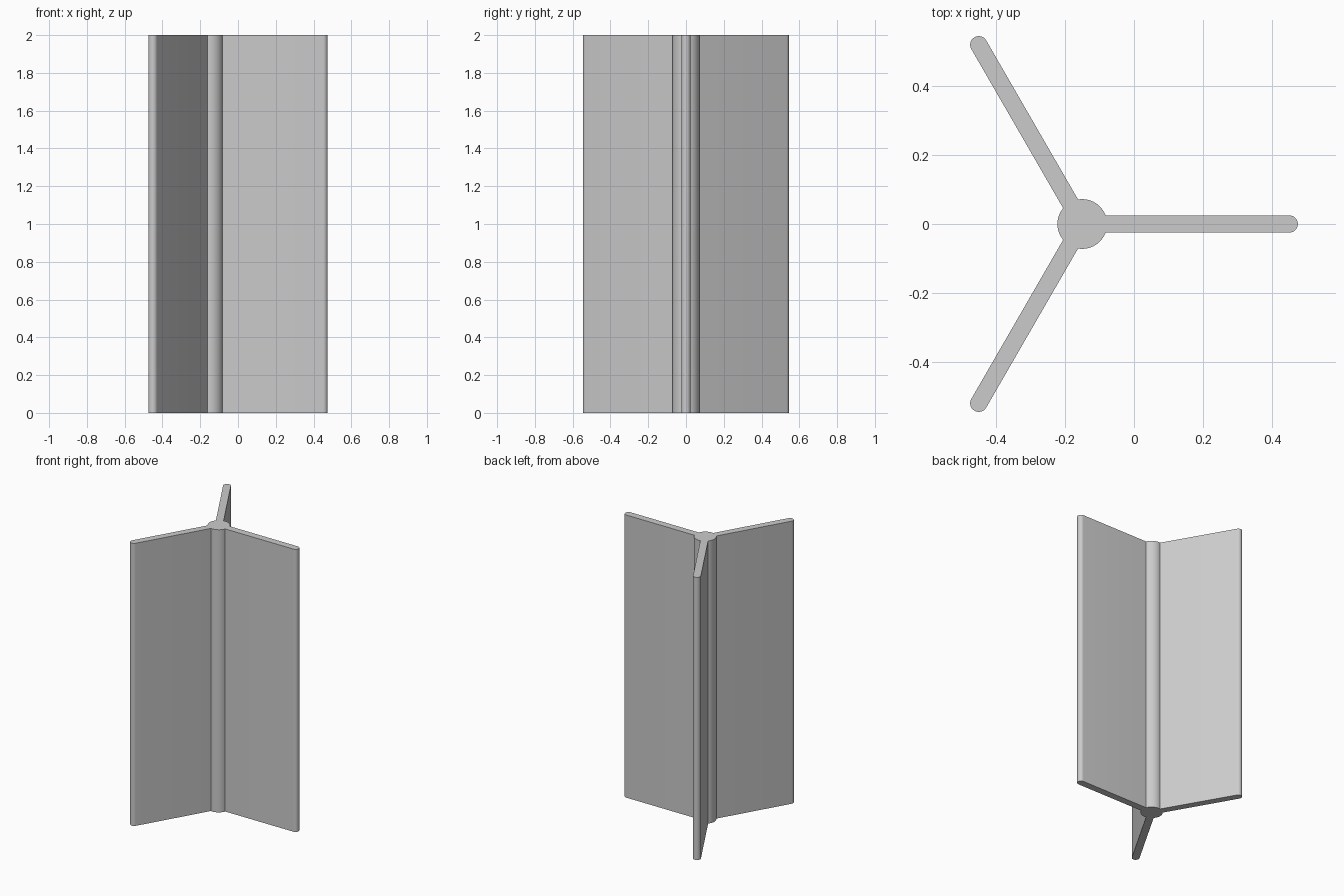
import bpy, bmesh
from math import asin, cos, sin, pi, radians

HEIGHT = 2.0
HUB_X = -0.15       # hub axis position
HUB_R = 0.072       # hub radius
HALF = 0.025        # half thickness of a vane
REACH = 0.6         # hub axis to the centre of the rounded tip
VANES = 3

cube = bpy.data.objects.get("Cube")
if cube:
    bpy.data.objects.remove(cube, do_unlink=True)


def flat_material(name, rgb):
    mat = bpy.data.materials.new(name)
    mat.use_nodes = True
    mat.diffuse_color = (*rgb, 1)
    mat.node_tree.nodes["Principled BSDF"].inputs["Base Color"].default_value = (*rgb, 1)
    return mat


def arc(cx, cy, radius, start, end, steps):
    angles = [start + (end - start) * i / steps for i in range(steps + 1)]
    return [(cx + radius * cos(a), cy + radius * sin(a)) for a in angles]


# Cross-section: a round tip and the next stretch of hub, once per vane
outline = []
root = asin(HALF / HUB_R)
step = 2 * pi / VANES
for i in range(VANES):
    a = i * step
    outline += arc(HUB_X + REACH * cos(a), REACH * sin(a), HALF, a - pi / 2, a + pi / 2, 16)
    outline += arc(HUB_X, 0, HUB_R, a + root, a + step - root, 16)

# Extrude the section into the three-vaned post
bm = bmesh.new()
base = bm.faces.new([bm.verts.new((x, y, 0)) for x, y in outline])
top = bmesh.ops.extrude_face_region(bm, geom=[base], use_keep_orig=True)
bmesh.ops.translate(bm, vec=(0, 0, HEIGHT),
                    verts=[v for v in top["geom"] if isinstance(v, bmesh.types.BMVert)])
bmesh.ops.recalc_face_normals(bm, faces=bm.faces)
mesh = bpy.data.meshes.new("three_vane_post")
bm.to_mesh(mesh)
bm.free()

post = bpy.data.objects.new("three_vane_post", mesh)
bpy.context.collection.objects.link(post)
mesh.materials.append(flat_material("light_grey", (0.6, 0.6, 0.6)))

# Smooth the rounded tips and hub, keep the corners sharp
bpy.ops.object.select_all(action="DESELECT")
post.select_set(True)
bpy.context.view_layer.objects.active = post
bpy.ops.object.shade_smooth_by_angle(angle=radians(30))
